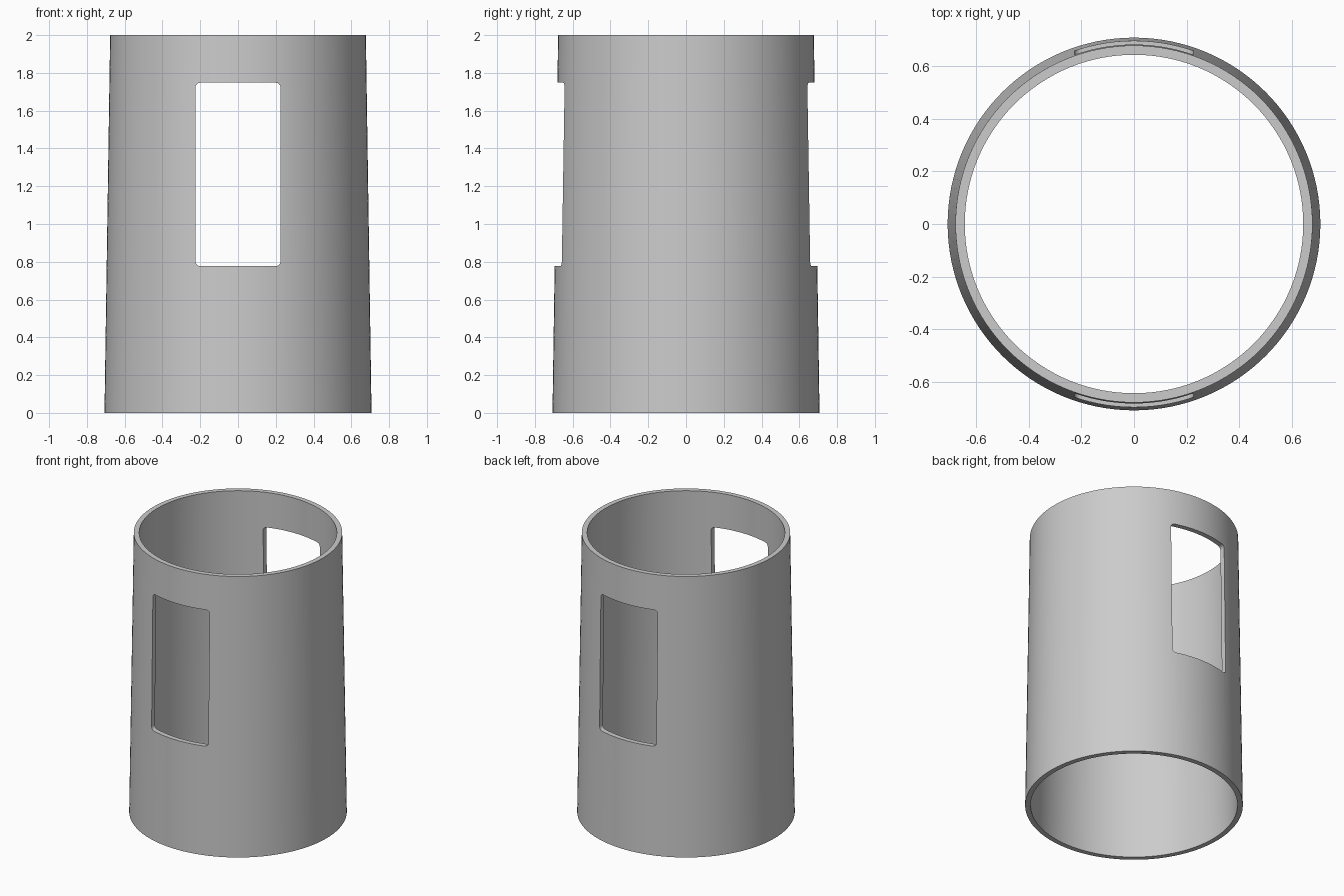
import bpy, bmesh, math

cube = bpy.data.objects.get("Cube")
if cube:
    bpy.data.objects.remove(cube, do_unlink=True)

grey = bpy.data.materials.new("light grey")
grey.use_nodes = True
colour = (0.6, 0.6, 0.6, 1)
grey.diffuse_color = colour
grey.node_tree.nodes["Principled BSDF"].inputs["Base Color"].default_value = colour

SEGMENTS = 128
HEIGHT = 2.0


def add_object(name, bm):
    bmesh.ops.recalc_face_normals(bm, faces=bm.faces)
    mesh = bpy.data.meshes.new(name)
    bm.to_mesh(mesh)
    bm.free()
    obj = bpy.data.objects.new(name, mesh)
    bpy.context.collection.objects.link(obj)
    mesh.materials.append(grey)
    return obj


# Tapered open sleeve: closed wall profile (radius, height) swept round z
profile = [(0.707, 0), (0.677, HEIGHT), (0.642, HEIGHT), (0.672, 0)]
bm = bmesh.new()
rings = []
for radius, z in profile:
    angles = [math.tau * i / SEGMENTS for i in range(SEGMENTS)]
    rings.append([bm.verts.new((radius * math.cos(a), radius * math.sin(a), z)) for a in angles])
for k, ring in enumerate(rings):
    above = rings[(k + 1) % len(rings)]
    for i in range(SEGMENTS):
        j = (i + 1) % SEGMENTS
        bm.faces.new((ring[i], ring[j], above[j], above[i]))
sleeve = add_object("tapered_sleeve", bm)

# Rounded rectangle prism that cuts the front and back windows
half_width, bottom, top, corner, steps = 0.225, 0.777, 1.748, 0.025, 6
centres = [(1, top), (-1, top), (-1, bottom), (1, bottom)]
bm = bmesh.new()
outline = []
for quarter, (side, level) in enumerate(centres):
    cx = side * (half_width - corner)
    cz = level + (-corner if level == top else corner)
    for s in range(steps + 1):
        a = (quarter + s / steps) * math.pi / 2
        outline.append(bm.verts.new((cx + corner * math.cos(a), -1, cz + corner * math.sin(a))))
face = bm.faces.new(outline)
extruded = bmesh.ops.extrude_face_region(bm, geom=[face])["geom"]
moved = [v for v in extruded if isinstance(v, bmesh.types.BMVert)]
bmesh.ops.translate(bm, verts=moved, vec=(0, 2, 0))
cutter = add_object("window_cutter", bm)
cutter.hide_render = True
cutter.hide_viewport = False

# Cut both windows, then drop the cutter
cut = sleeve.modifiers.new("windows", "BOOLEAN")
cut.operation = "DIFFERENCE"
cut.solver = "EXACT"
cut.object = cutter
bpy.ops.object.select_all(action="DESELECT")
sleeve.select_set(True)
bpy.context.view_layer.objects.active = sleeve
bpy.ops.object.modifier_apply(modifier=cut.name)
bpy.data.objects.remove(cutter, do_unlink=True)

bpy.ops.object.shade_smooth_by_angle(angle=math.radians(30))
